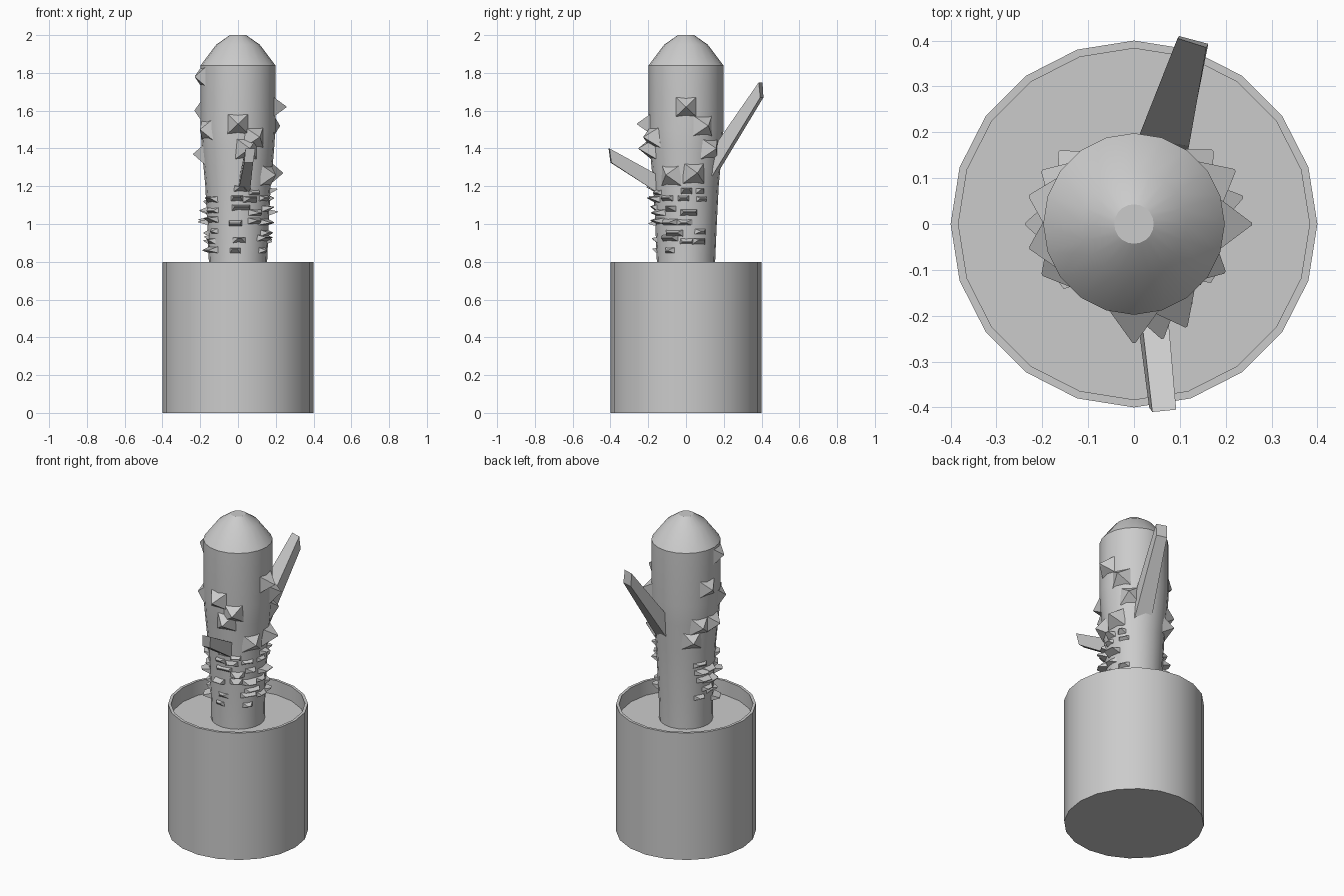
import bpy, random
from math import sin, cos, pi, radians
from mathutils import Vector

if "Cube" in bpy.data.objects:
    bpy.data.objects.remove(bpy.data.objects["Cube"])

random.seed(4)


def make(name, verts, faces, smooth=True):
    me = bpy.data.meshes.new(name)
    me.from_pydata(verts, [], faces)
    me.validate()
    ob = bpy.data.objects.new(name, me)
    bpy.context.collection.objects.link(ob)
    bpy.ops.object.select_all(action='DESELECT')
    ob.select_set(True)
    bpy.context.view_layer.objects.active = ob
    if smooth:
        bpy.ops.object.shade_smooth_by_angle(angle=radians(30))
    return ob


def lathe(name, profile, n=20):
    """Revolve (radius, z) pairs and cap both ends."""
    verts = [(r * cos(2 * pi * i / n), r * sin(2 * pi * i / n), z)
             for r, z in profile for i in range(n)]
    faces = [(k * n + i, k * n + (i + 1) % n, (k + 1) * n + (i + 1) % n, (k + 1) * n + i)
             for k in range(len(profile) - 1) for i in range(n)]
    last = (len(profile) - 1) * n
    faces += [tuple(reversed(range(n))), tuple(range(last, last + n))]
    return make(name, verts, faces)


BOX = [(3, 2, 1, 0), (4, 5, 6, 7), (0, 1, 5, 4), (1, 2, 6, 5), (2, 3, 7, 6), (3, 0, 4, 7)]

# Pot with thin wall and sunken soil
lathe("pot", [(0.4, 0), (0.4, 0.8), (0.383, 0.8), (0.383, 0.71)])

# Stem, tapering down to the soil
STEM = [(0.153, 0.70), (0.155, 0.82), (0.163, 1.0), (0.173, 1.2),
        (0.19, 1.38), (0.198, 1.5), (0.198, 1.84), (0.115, 1.95), (0.043, 2.0)]
lathe("cactus_stem", STEM)


def stem_radius(z):
    for (r0, z0), (r1, z1) in zip(STEM, STEM[1:]):
        if z0 <= z <= z1:
            return r0 + (r1 - r0) * (z - z0) / (z1 - z0)


spine_verts, spine_faces = [], []


def spine(deg, z, reach, width, height, tip=0.1, lift=0.0):
    """Four-sided thorn growing outward; tip = width of its end edge."""
    a = radians(deg)
    out, side = Vector((cos(a), sin(a), 0)), Vector((-sin(a), cos(a), 0))
    base = len(spine_verts)
    r = stem_radius(z) * 0.93
    for d, w, h, dz in ((r, width, height, 0), (reach, width * tip, 0.004, lift)):
        for sx, sz in ((-1, -1), (1, -1), (1, 1), (-1, 1)):
            spine_verts.append(out * d + side * (sx * w / 2) + Vector((0, 0, z + dz + sz * h / 2)))
    spine_faces.extend(tuple(base + i for i in f) for f in BOX)


# Large thorns on the upper stem: angle, height, reach
for deg, z, reach in ((0, 1.62, 0.257), (-90, 1.53, 0.26), (-76, 1.40, 0.258),
                      (-63, 1.46, 0.252), (14, 1.27, 0.245), (28, 1.52, 0.25),
                      (43, 1.40, 0.235), (193, 1.78, 0.234), (165, 1.60, 0.237),
                      (180, 1.37, 0.237), (209, 1.50, 0.229), (150, 1.37, 0.232),
                      (136, 1.28, 0.228), (-28, 1.26, 0.225)):
    spine(deg, z, reach, 0.115, 0.11, 0.05)

# Crowded flat ridges round the lower stem
for row in range(7):
    z = 0.86 + row * 0.053
    r = stem_radius(z)
    for deg in (-90, -62, -30, 0, 24, 155, 182, 212):
        if random.random() < 0.8:
            spine(deg + random.uniform(-7, 7), z + random.uniform(-0.015, 0.015),
                  r + random.uniform(0.015, 0.05), random.uniform(0.06, 0.1), 0.035,
                  random.uniform(0.2, 0.8), random.uniform(-0.005, 0.012))
make("spines", spine_verts, spine_faces, False)

# Two straight arms: root section then tip section
make("back_arm",
     [(0.005, 0.15, 1.24), (0.11, 0.13, 1.24), (0.12, 0.17, 1.44), (0.01, 0.19, 1.44),
      (0.098, 0.41, 1.67), (0.162, 0.393, 1.67), (0.158, 0.385, 1.75), (0.095, 0.405, 1.75)],
     BOX, False)
make("front_arm",
     [(0.063, -0.15, 1.165), (0.0, -0.15, 1.165), (0.01, -0.15, 1.26), (0.07, -0.15, 1.26),
      (0.08, -0.395, 1.325), (0.033, -0.40, 1.325), (0.04, -0.41, 1.40), (0.092, -0.405, 1.40)],
     BOX, False)
